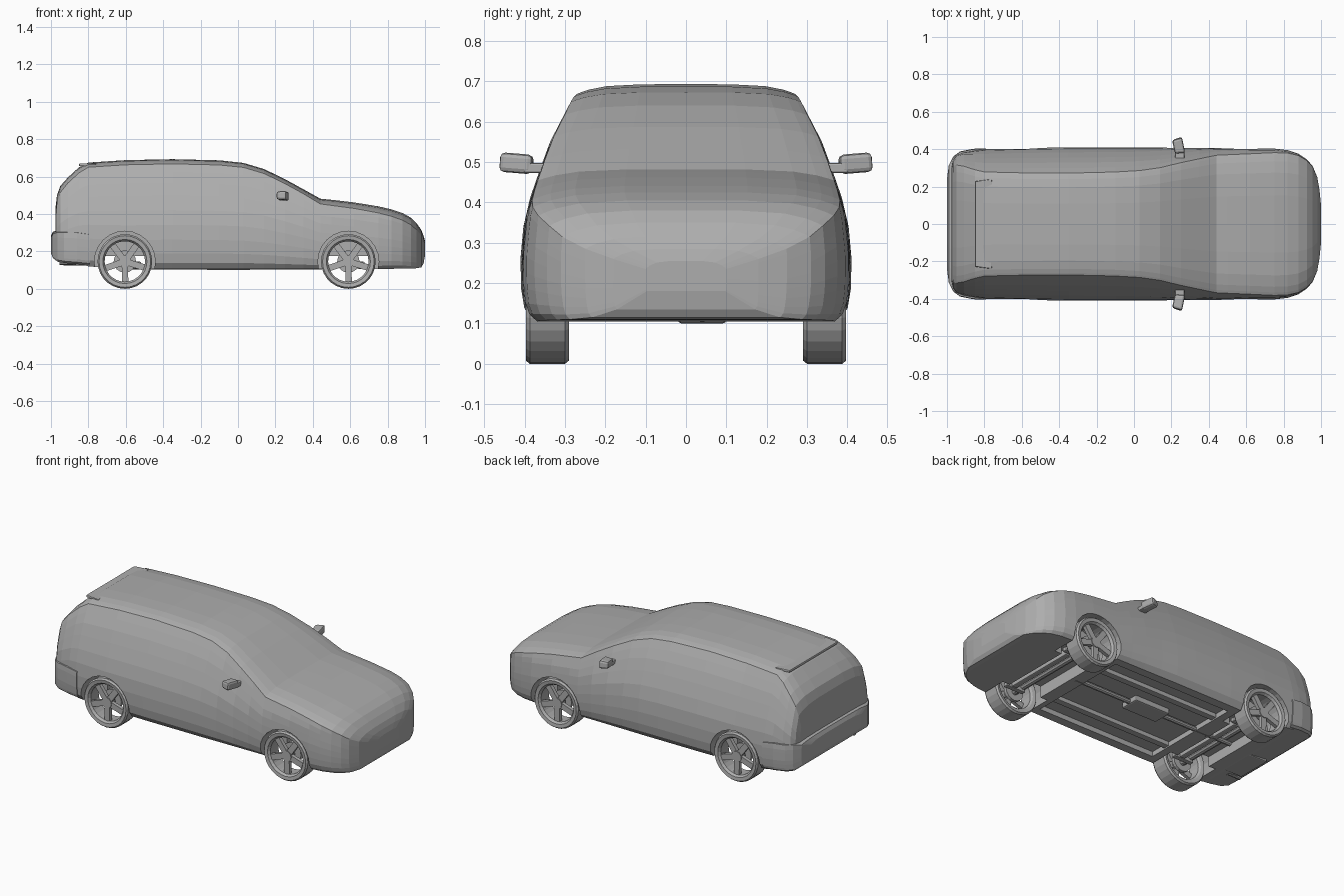
import bpy, bmesh, math
from mathutils import Matrix, Vector

if "Cube" in bpy.data.objects:
    bpy.data.objects.remove(bpy.data.objects["Cube"])

GREY = (0.42, 0.42, 0.42, 1)
paint = bpy.data.materials.new("plain grey")
paint.use_nodes = True
paint.diffuse_color = GREY
paint.node_tree.nodes["Principled BSDF"].inputs["Base Color"].default_value = GREY


def finish(name, bm):
    bmesh.ops.recalc_face_normals(bm, faces=bm.faces)
    mesh = bpy.data.meshes.new(name)
    bm.to_mesh(mesh)
    bm.free()
    obj = bpy.data.objects.new(name, mesh)
    mesh.materials.append(paint)
    bpy.context.collection.objects.link(obj)
    return obj


def bridge(bm, rings, closed=False):
    pairs = list(zip(rings, rings[1:])) + ([(rings[-1], rings[0])] if closed else [])
    for a, b in pairs:
        for i in range(len(a)):
            j = (i + 1) % len(a)
            bm.faces.new((a[i], a[j], b[j], b[i]))


def box(name, center, size, taper=1.0, bevel=0.0):
    bm = bmesh.new()
    bmesh.ops.create_cube(bm, size=1)
    for v in bm.verts:
        k = taper if v.co.x < 0 else 1
        v.co = Vector((v.co.x * size[0], v.co.y * size[1] * k, v.co.z * size[2] * k)) + Vector(center)
    if bevel:
        bmesh.ops.bevel(bm, geom=bm.edges[:], offset=bevel, segments=2, affect='EDGES', profile=0.5)
    return finish(name, bm)


def cylinder(name, center, radius, length, axis='Y', sides=24):
    bm = bmesh.new()
    turn = Matrix.Rotation(math.pi / 2, 4, 'X' if axis == 'Y' else 'Y')
    bmesh.ops.create_cone(bm, cap_ends=True, segments=sides, radius1=radius, radius2=radius,
                          depth=length, matrix=Matrix.Translation(center) @ turn)
    return finish(name, bm)


def lookup(table, t):
    for (a, va), (b, vb) in zip(table, table[1:]):
        if t <= b:
            return va + (vb - va) * max(0, (t - a) / (b - a))
    return table[-1][1]


# Half width of the body at each height
SIDE = [(0.09, 0.37), (0.11, 0.39), (0.15, 0.405), (0.2, 0.41), (0.27, 0.41), (0.37, 0.40),
        (0.46, 0.37), (0.55, 0.337), (0.66, 0.28), (0.69, 0.25)]


def section(x, low, top, width, crown):
    """One closed cross-section: floor, side wall and crowned top."""
    edge = top - crown
    half = []
    for t in (0, 0.06, 0.15, 0.28, 0.42, 0.56, 0.7, 0.82, 0.92, 1):
        z = low + (edge - low) * t
        inset = 0.975 if t == 0 else 1
        half.append((lookup(SIDE, z) / 0.41 * width * inset, z))
    rim = half[-1][0]
    for f in (0.96, 0.88, 0.72, 0.4):
        half.append((rim * f, top - crown * f ** 5))
    loop = half + [(0, top)] + [(-y, z) for y, z in reversed(half)] + [(0, low)]
    return [(x, y, z) for y, z in loop]


def loft(name, stations):
    bm = bmesh.new()
    rings = [[bm.verts.new(p) for p in section(*s)] for s in stations]
    bridge(bm, rings)
    bm.faces.new(rings[0])
    bm.faces.new(rings[-1])
    return finish(name, bm)


# Body shell: x, underside, top, half width, crown
body = loft("body", [
    (-0.975, 0.17, 0.44, 0.31, 0.05), (-0.968, 0.15, 0.50, 0.345, 0.04),
    (-0.95, 0.14, 0.55, 0.37, 0.035), (-0.91, 0.14, 0.595, 0.385, 0.03),
    (-0.85, 0.135, 0.65, 0.395, 0.03), (-0.8, 0.12, 0.675, 0.40, 0.025),
    (-0.6, 0.105, 0.688, 0.405, 0.025), (-0.35, 0.105, 0.693, 0.41, 0.025),
    (-0.1, 0.105, 0.687, 0.41, 0.025), (0.03, 0.105, 0.673, 0.41, 0.024),
    (0.14, 0.105, 0.64, 0.408, 0.024), (0.25, 0.105, 0.587, 0.407, 0.024),
    (0.35, 0.105, 0.532, 0.406, 0.024), (0.44, 0.105, 0.482, 0.405, 0.028),
    (0.5, 0.105, 0.476, 0.405, 0.03), (0.62, 0.105, 0.462, 0.405, 0.032),
    (0.75, 0.105, 0.441, 0.403, 0.035), (0.82, 0.107, 0.425, 0.395, 0.037),
    (0.88, 0.108, 0.405, 0.375, 0.038), (0.925, 0.109, 0.38, 0.345, 0.038),
    (0.955, 0.11, 0.35, 0.31, 0.035), (0.98, 0.115, 0.315, 0.25, 0.03),
    (0.992, 0.135, 0.285, 0.18, 0.025), (1.0, 0.18, 0.255, 0.1, 0.02)])

# Rear bumper wraps round the tail
loft("rear_bumper", [
    (-1.0, 0.19, 0.285, 0.24, 0.015), (-0.99, 0.165, 0.305, 0.315, 0.012),
    (-0.965, 0.145, 0.312, 0.362, 0.01), (-0.93, 0.138, 0.312, 0.388, 0.01),
    (-0.86, 0.132, 0.31, 0.402, 0.01), (-0.79, 0.125, 0.30, 0.405, 0.01)])

# Wheel arches, axle tunnels and floor pan cut from the shell
AXLES = {"rear": -0.605, "front": 0.59}
SIDES = {"left": 1, "right": -1}
cutters = [box("floor_cut", (0, 0, 0.1), (0.8, 0.64, 0.07))]
for x in AXLES.values():
    cutters.append(box("tunnel_cut", (x, 0, 0.1), (0.22, 0.5, 0.15)))
    for s in SIDES.values():
        cutters.append(cylinder("arch_cut", (x, s * 0.36, 0.145), 0.163, 0.28))
for cutter in cutters:
    mod = body.modifiers.new("cut", 'BOOLEAN')
    mod.operation, mod.solver, mod.object = 'DIFFERENCE', 'EXACT', cutter
    bpy.context.view_layer.objects.active = body
    bpy.ops.object.modifier_apply(modifier=mod.name)
    bpy.data.objects.remove(cutter)


# Wheels: turned tyre and rim, five spokes, hub and brake disc
TYRE = [(0.118, 0.295), (0.138, 0.29), (0.146, 0.3), (0.146, 0.387), (0.138, 0.397),
        (0.118, 0.394), (0.108, 0.38), (0.108, 0.305)]


def wheel(name, x, s):
    bm = bmesh.new()
    rings = []
    for k in range(28):
        a = math.tau * k / 28
        rings.append([bm.verts.new((x + r * math.cos(a), s * y, 0.146 + r * math.sin(a))) for r, y in TYRE])
    bridge(bm, rings, closed=True)
    for k in range(5):
        place = (Matrix.Translation((x, s * 0.37, 0.146))
                 @ Matrix.Rotation(math.tau * k / 5 + 0.3, 4, 'Y')
                 @ Matrix.Translation((0.068, 0, 0)) @ Matrix.Diagonal((0.09, 0.022, 0.034, 1)))
        bmesh.ops.create_cube(bm, size=1, matrix=place)
    finish(name + "_wheel", bm)
    cylinder(name + "_hub", (x, s * 0.365, 0.146), 0.032, 0.04, sides=12)
    cylinder(name + "_brake_disc", (x, s * 0.32, 0.146), 0.06, 0.02, sides=16)


for end, x in AXLES.items():
    cylinder(end + "_axle", (x, 0, 0.14), 0.02, 0.66, sides=10)
    box(end + "_crossmember", (x + 0.07, 0, 0.125), (0.035, 0.46, 0.04), bevel=0.006)
    for side, s in SIDES.items():
        wheel(end + "_" + side, x, s)
        box(end + "_" + side + "_arm", (x + 0.05, s * 0.25, 0.12), (0.13, 0.03, 0.025), bevel=0.005)

# Underbody rails, exhaust and silencer
for side, s in SIDES.items():
    box(side + "_floor_rail", (0, s * 0.2, 0.125), (0.8, 0.04, 0.03), bevel=0.005)
cylinder("exhaust_pipe", (-0.1, 0.04, 0.118), 0.015, 1.1, axis='X', sides=10)
box("floor_silencer", (-0.05, 0.04, 0.118), (0.24, 0.12, 0.035), bevel=0.008)
box("tail_silencer", (-0.87, -0.1, 0.14), (0.14, 0.22, 0.03), bevel=0.008)
cylinder("tail_pipe", (-0.91, -0.24, 0.14), 0.012, 0.09, axis='X', sides=10)

# Roof spoiler lip over the tailgate
box("roof_spoiler", (-0.805, 0, 0.663), (0.09, 0.48, 0.016), taper=0.95, bevel=0.005)

# Door mirrors: stalk and housing
for side, s in SIDES.items():
    box(side + "_mirror_stalk", (0.245, s * 0.372, 0.485), (0.05, 0.06, 0.025), bevel=0.005)
    housing = box(side + "_mirror", (0, 0, 0), (0.055, 0.085, 0.05), taper=0.85, bevel=0.012)
    housing.location = (0.238, s * 0.418, 0.497)
    housing.rotation_euler = (s * 0.08, 0, s * 0.2)
